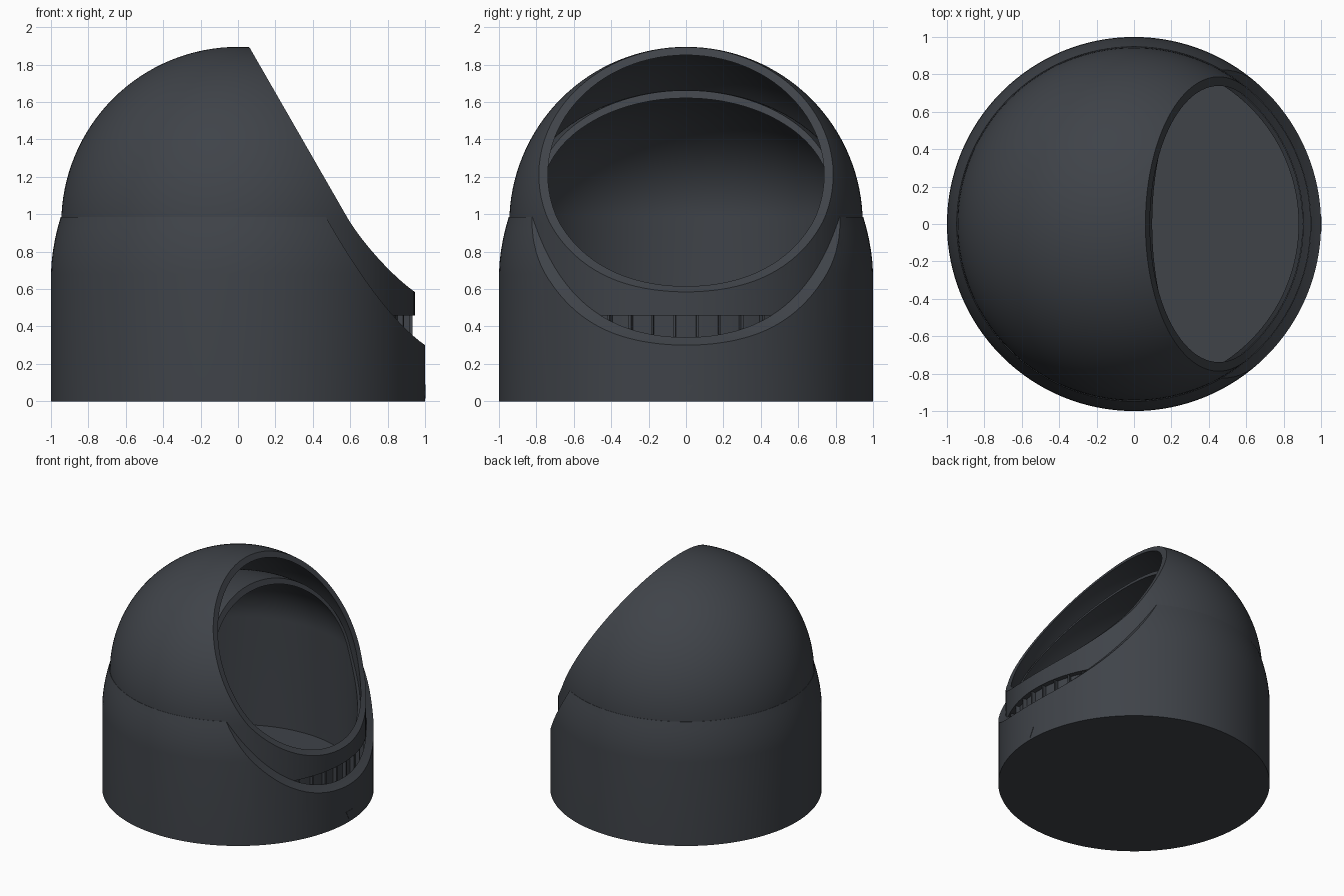
import bpy, bmesh
from math import sin, cos, pi, radians
from mathutils import Matrix, Vector
from mathutils.geometry import interpolate_bezier

if "Cube" in bpy.data.objects:
    bpy.data.objects.remove(bpy.data.objects["Cube"])

SEG = 128
mat = bpy.data.materials.new("dark_slate")
mat.diffuse_color = (0.05, 0.056, 0.066, 1)
mat.use_nodes = True
mat.node_tree.nodes["Principled BSDF"].inputs["Base Color"].default_value = mat.diffuse_color


def make(name, bm):
    bmesh.ops.recalc_face_normals(bm, faces=bm.faces)
    me = bpy.data.meshes.new(name)
    bm.to_mesh(me)
    bm.free()
    ob = bpy.data.objects.new(name, me)
    bpy.context.collection.objects.link(ob)
    me.materials.append(mat)
    return ob


def activate(ob):
    bpy.ops.object.select_all(action='DESELECT')
    ob.select_set(True)
    bpy.context.view_layer.objects.active = ob


def revolve(name, profile, closed):
    bm = bmesh.new()
    vs = [bm.verts.new((r, 0, z)) for r, z in profile]
    pairs = list(zip(vs, vs[1:])) + ([(vs[-1], vs[0])] if closed else [])
    edges = [bm.edges.new(p) for p in pairs]
    bmesh.ops.spin(bm, geom=vs + edges, cent=(0, 0, 0), axis=(0, 0, 1),
                   angle=2 * pi, steps=SEG)
    bmesh.ops.remove_doubles(bm, verts=bm.verts, dist=1e-4)
    bmesh.ops.dissolve_degenerate(bm, edges=bm.edges, dist=1e-5)
    return make(name, bm)


def prism(name, outline, half):
    # xz outline extruded along y
    bm = bmesh.new()
    f = bm.faces.new([bm.verts.new((x, -half, z)) for x, z in outline])
    ext = bmesh.ops.extrude_face_region(bm, geom=[f])["geom"]
    bmesh.ops.translate(bm, vec=(0, 2 * half, 0),
                        verts=[g for g in ext if isinstance(g, bmesh.types.BMVert)])
    return make(name, bm)


def cut(ob, outline):
    cutter = prism("cutter", outline, 1.6)
    cutter.hide_render = True
    mod = ob.modifiers.new("cut", 'BOOLEAN')
    mod.operation, mod.solver, mod.object = 'DIFFERENCE', 'EXACT', cutter
    activate(ob)
    bpy.ops.object.modifier_apply(modifier=mod.name)
    bpy.data.objects.remove(cutter)


def smooth(ob):
    activate(ob)
    bpy.ops.object.shade_smooth_by_angle(angle=radians(25))


def sweep(p0, h0, h1, p1, top, low, dx=0):
    # slanted straight line flowing into a curve at the bottom
    pts = interpolate_bezier(*[Vector((x, z, 0)) for x, z in (p0, h0, h1, p1)], 20)
    line = [top] + [(p.x, p.y) for p in pts] + [low]
    return [(x + dx, z) for x, z in line] + [(1.8, low[1]), (1.8, 2.5)]


def dome(r, h, z0, n=32):
    return [(r * cos(i * pi / 2 / n), z0 + h * sin(i * pi / 2 / n)) for i in range(n + 1)]


def mouth(dx=0):
    return sweep((.58, .99), (.66, .85), (.83, .665), (.945, .585),
                 (-.288, 2.5), (1.5, .2), dx)


# outer sleeve with floor, rounded shoulder and scooped front
sleeve = revolve("outer_sleeve", [(0, 0), (1, 0), (1, .68), (.997, .74), (.99, .80),
                                  (.979, .865), (.965, .925), (.948, .985),
                                  (.946, .985), (.946, .11), (0, .11)], False)
cut(sleeve, sweep((.47, .985), (.60, .757), (.80, .44), (1, .30),
                  (-.39, 2.5), (1.5, -.05)))
smooth(sleeve)

# domed hood
hood = revolve("hood_shell", [(.945, .46)] + dome(.945, .945, .95)
               + dome(.905, .905, .95)[::-1] + [(.905, .46)], True)
cut(hood, mouth())
smooth(hood)

# flatter inner liner
liner = revolve("inner_liner", [(.903, .1)] + dome(.903, .68, .985)
                + dome(.88, .64, .985)[::-1] + [(.88, .1)], True)
cut(liner, mouth(-.12))
smooth(liner)

# grip ribs in the gap under the hood
bm = bmesh.new()
for i in range(-6, 6):
    m = (Matrix.Rotation(radians(7.5 * (i + .5)), 4, 'Z')
         @ Matrix.Translation((.917, 0, .34))
         @ Matrix.Diagonal((.036, .012, .25, 1)))
    bmesh.ops.create_cube(bm, size=1, matrix=m)
make("grip_ribs", bm)

# small triangular index mark
bm = bmesh.new()
f = bm.faces.new([bm.verts.new((.98, y, z)) for y, z in ((-.04, .09), (0, .015), (.04, .09))])
ext = bmesh.ops.extrude_face_region(bm, geom=[f])["geom"]
bmesh.ops.translate(bm, vec=(.022, 0, 0),
                    verts=[g for g in ext if isinstance(g, bmesh.types.BMVert)])
make("index_mark", bm)
